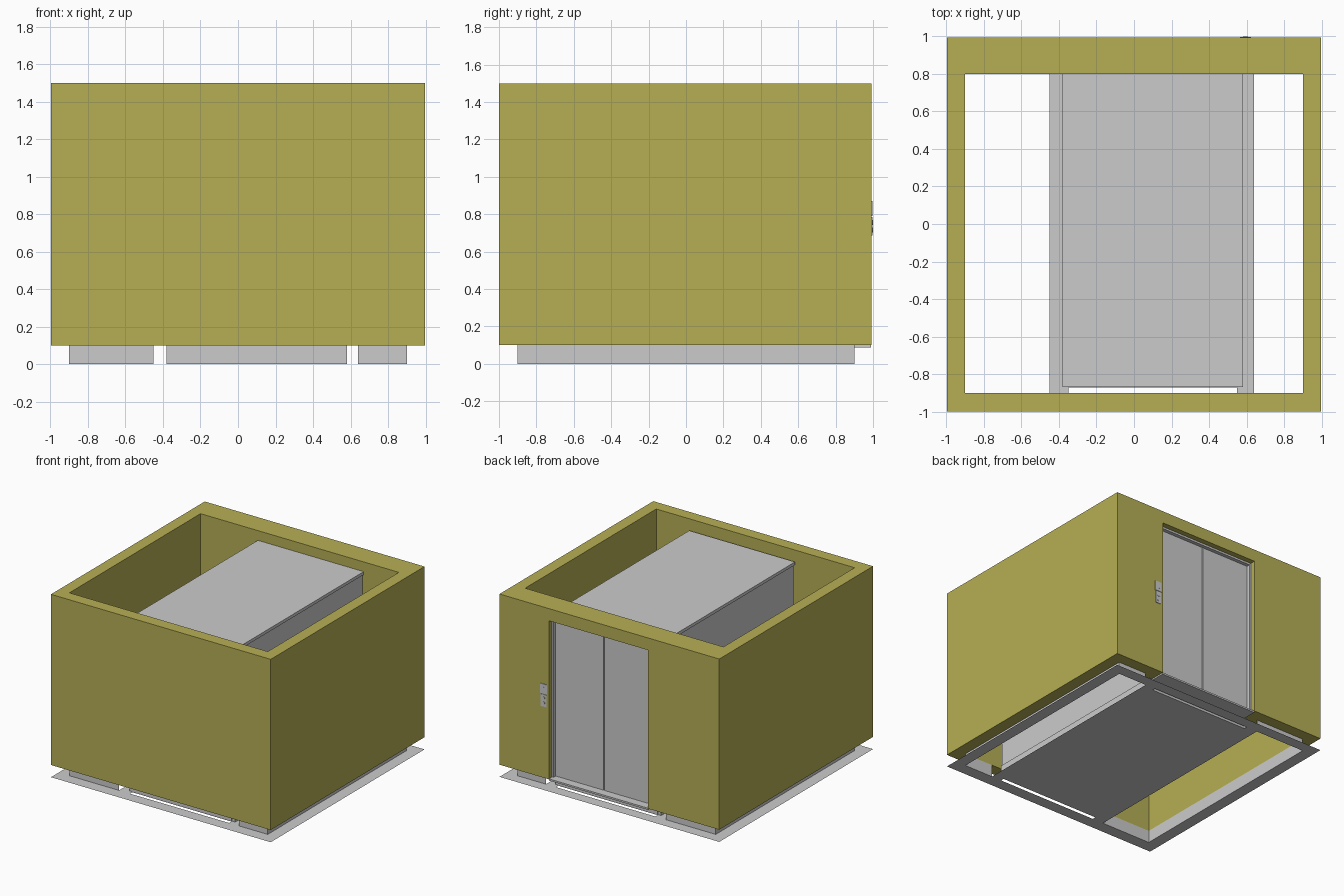
import bpy, math

if "Cube" in bpy.data.objects:
    bpy.data.objects.remove(bpy.data.objects["Cube"])

Y1 = 0.993  # outer face of the door wall

olive = bpy.data.materials.new("olive_wall")
olive.diffuse_color = (0.47, 0.43, 0.09, 1)
olive.use_nodes = True
olive.node_tree.nodes["Principled BSDF"].inputs["Base Color"].default_value = olive.diffuse_color


def mesh_object(name, verts, faces, mat=None):
    me = bpy.data.meshes.new(name)
    me.from_pydata(verts, [], faces)
    ob = bpy.data.objects.new(name, me)
    bpy.context.collection.objects.link(ob)
    if mat:
        me.materials.append(mat)
    return ob


def box(name, x0, x1, y0, y1, z0, z1, mat=None):
    v = [(x, y, z) for z in (z0, z1) for x, y in ((x0, y0), (x1, y0), (x1, y1), (x0, y1))]
    f = [(3, 2, 1, 0), (4, 5, 6, 7)]
    f += [(i, (i + 1) % 4, (i + 1) % 4 + 4, i + 4) for i in range(4)]
    return mesh_object(name, v, f, mat)


def upright(name, a, b, z0, z1):
    """Single vertical sheet between two plan points."""
    return mesh_object(name, [(*a, z0), (*b, z0), (*b, z1), (*a, z1)], [(0, 1, 2, 3)])


def cut(target, cutter):
    mod = target.modifiers.new("cut", 'BOOLEAN')
    mod.operation = 'DIFFERENCE'
    mod.solver = 'EXACT'
    mod.object = cutter
    cutter.hide_render = True
    cutter.hide_set(True)
    cutter.display_type = 'WIRE'


# Shaft walls with open top and a doorway
walls = box("shaft_walls", -0.997, 0.997, -1, Y1, 0.1, 1.5, olive)
cut(walls, box("shaft_void_cutter", -0.9, 0.9, -0.9, 0.8, 0, 1.6, olive))
cut(walls, box("doorway_cutter", -0.35, 0.55, 0.7, 1.1, 0, 1.4, olive))

# Base sheet: grid of cells, leaving out the two pits and the sill slots
xs = [-0.997, -0.9, -0.45, -0.35, 0.55, 0.64, 0.9, 0.997]
ys = [-1, -0.9, -0.87, 0.87, 0.9, Y1]
verts = [(x, y, 0) for y in ys for x in xs]
faces = []
for j in range(5):
    for i in range(7):
        pit = i in (1, 5) and 1 <= j <= 3
        slot = i == 3 and j in (1, 3)
        if not pit and not slot:
            k = j * 8 + i
            faces.append((k, k + 8, k + 9, k + 1))
mesh_object("base_sheet", verts, faces)

# Low pit linings below the walls
for side, x, inner in (("left", -0.9, -0.45), ("right", 0.9, 0.64)):
    upright(side + "_pit_lining", (x, -0.9), (x, 0.9), 0, 0.1)
    for end, y in (("front", -0.9), ("back", 0.9)):
        upright(f"{side}_{end}_pit_lining", (x, y), (inner, y), 0, 0.1)

# Lift car: base, body, roof slab
box("car_base", -0.38, 0.58, -0.865, 0.865, 0.002, 0.1)
box("car_body", -0.37, 0.57, -0.865, 0.86, 0.1, 1.395)
box("car_roof", -0.38, 0.58, -0.87, 0.8, 1.395, 1.42)
box("car_front_sill", -0.35, 0.55, -0.872, -0.85, 0.002, 0.1)
box("car_back_sill", -0.35, 0.55, 0.85, 0.872, 0.002, 0.1)

# Landing door, frame and threshold
box("left_door_leaf", 0.103, 0.54, 0.88, 0.92, 0.1, 1.385)
box("right_door_leaf", -0.34, 0.097, 0.88, 0.92, 0.1, 1.385)
box("door_backing", -0.34, 0.54, 0.865, 0.885, 0.1, 1.385)
box("left_jamb", 0.538, 0.549, 0.87, 0.95, 0.1, 1.399)
box("right_jamb", -0.349, -0.338, 0.87, 0.95, 0.1, 1.399)
box("door_head", -0.349, 0.549, 0.87, 0.95, 1.383, 1.399)
box("threshold", -0.35, 0.55, 0.865, 0.99, 0.088, 0.102)

# Call panel with display and two round buttons
box("display_plate", 0.565, 0.625, Y1 - 0.01, 0.997, 0.79, 0.87)
box("display_window", 0.575, 0.615, 0.99, 0.998, 0.815, 0.845)
box("button_plate", 0.57, 0.62, Y1 - 0.01, 0.997, 0.685, 0.785)
for n, z in (("up", 0.755), ("down", 0.715)):
    bpy.ops.mesh.primitive_cylinder_add(vertices=24, radius=0.013, depth=0.01,
                                        location=(0.595, 0.995, z),
                                        rotation=(math.pi / 2, 0, 0))
    bpy.context.object.name = n + "_button"
    bpy.ops.object.shade_smooth_by_angle()
